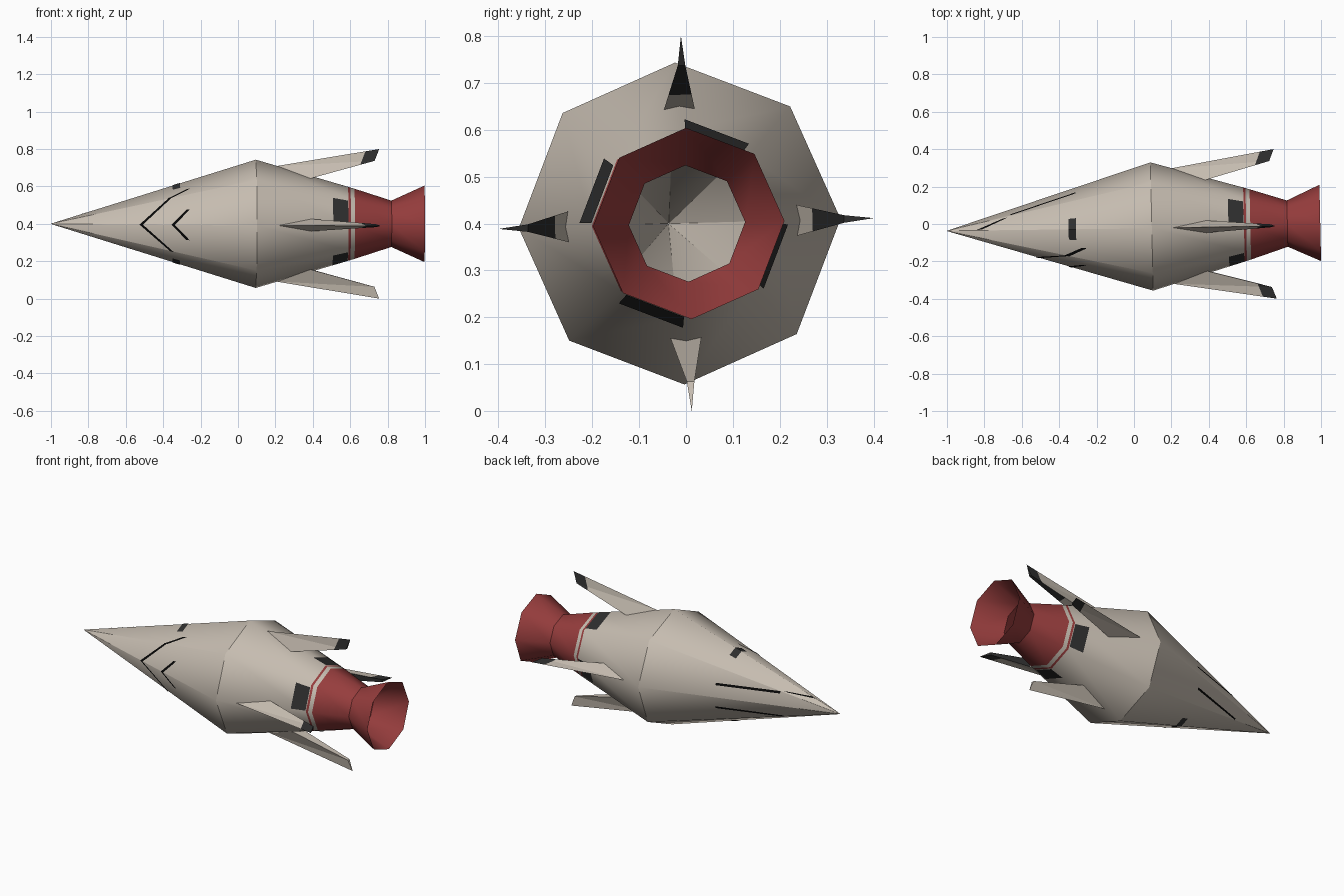
import bpy, bmesh, math
from mathutils import Matrix, Vector

if "Cube" in bpy.data.objects:
    bpy.data.objects.remove(bpy.data.objects["Cube"])

SIDES = 8
# Whole craft is slightly rolled and yawed about its long axis
PLACE = (Matrix.Translation((0, -0.0155, 0.4)) @ Matrix.Rotation(math.radians(1.23), 4, 'Z')
         @ Matrix.Rotation(math.radians(1.65), 4, 'X'))


def material(name, rgb):
    m = bpy.data.materials.new(name)
    m.diffuse_color = (*rgb, 1)
    m.use_nodes = True
    m.node_tree.nodes["Principled BSDF"].inputs["Base Color"].default_value = m.diffuse_color
    return m


CREAM = material("warm_cream", (0.57, 0.51, 0.44))
RED = material("dull_red", (0.31, 0.047, 0.047))
GREY = material("charcoal", (0.028, 0.028, 0.028))
BLACK = material("black", (0.002, 0.002, 0.002))


def add_object(name, bm, mats):
    bm.transform(PLACE)
    me = bpy.data.meshes.new(name)
    bm.to_mesh(me)
    bm.free()
    for m in mats:
        me.materials.append(m)
    ob = bpy.data.objects.new(name, me)
    bpy.context.collection.objects.link(ob)
    return ob


def ring_point(x, r, i):
    a = 2 * math.pi * i / SIDES
    return Vector((x, r * math.cos(a), r * math.sin(a)))


def shell(name, profile, mats, bands=None):
    """Open octagonal tube from (x, radius) points; bands = material per segment."""
    bm = bmesh.new()
    rings = [[bm.verts.new(ring_point(x, r, i)) for i in range(SIDES)] for x, r in profile]
    for s, (a, b) in enumerate(zip(rings, rings[1:])):
        for i in range(SIDES):
            j = (i + 1) % SIDES
            f = bm.faces.new((a[i], a[j], b[j], b[i]))
            f.smooth = True
            f.material_index = bands[s] if bands else 0
    add_object(name, bm, mats)


def hull_radius(x):
    if x < 0.095:
        return 0.343 * (x + 1) / 1.095
    return 0.343 + (0.188 - 0.343) * (x - 0.095) / 0.527


def plates(name, mat, polys):
    """Painted marks: each is (facet, [(x, fraction across facet), ...])."""
    bm = bmesh.new()
    for k, pts in polys:
        vs = []
        for x, f in pts:
            r = hull_radius(x) + 0.003
            vs.append(bm.verts.new(ring_point(x, r, k).lerp(ring_point(x, r, k + 1), f)))
        face = bm.faces.new(vs)
        face.normal_update()
        c = face.calc_center_median()
        if face.normal.dot(Vector((0, c.y, c.z))) < 0:
            face.normal_flip()
    add_object(name, bm, [mat])


def stroke(k, x0, f0, x1, f1, w=0.018):
    return (k, [(x0, f0), (x1, f1), (x1 + w, f1), (x0 + w, f0)])


def line(k, x0, x1, z, w=0.012):
    """Lengthwise line at a constant distance from the ridge next to facet k."""
    pts = []
    for x, d in ((x0, z), (x1, z), (x1, z + w), (x0, z + w)):
        f = min(1, d / (hull_radius(x) * math.sin(math.pi / 4)))
        pts.append((x, f if k == 0 else 1 - f))
    return (k, pts)


# Hull
shell("nose_cone", [(-1, 0.001), (0.095, 0.343)], [CREAM])
shell("rear_hull", [(x, hull_radius(x)) for x in (0.095, 0.588, 0.600, 0.622)],
      [CREAM, RED], [0, 1, 0])

# Engine
shell("engine_collar", [(0.622, 0.188), (0.82, 0.124)], [RED])
shell("engine_bell", [(0.82, 0.124), (0.996, 0.204)], [RED])

# Dark panels on alternate facets ahead of the engine
plates("engine_panels", GREY,
       [(k, [(0.505, 0.1), (0.586, 0.1), (0.586, 0.95), (0.505, 0.95)]) for k in (1, 3, 5, 7)])

# Hatches on the top and bottom ridges
plates("hatches", GREY,
       [(k, [(-0.35, a), (-0.31, a), (-0.31, b), (-0.35, b)])
        for k, a, b in ((1, 0.62, 1), (2, 0, 0.38), (5, 0.62, 1), (6, 0, 0.38))])

# Chevrons on the front side
plates("chevrons", BLACK, [
    stroke(3, -0.53, 1, -0.375, 0), stroke(4, -0.53, 0, -0.365, 1),
    stroke(3, -0.36, 1, -0.28, 0.5), stroke(4, -0.36, 0, -0.28, 0.5),
    stroke(2, -0.375, 1, -0.28, 0.62, 0.025),
])

# Long seam lines on the back side, wrapping over the nose
plates("seam_lines", BLACK, [
    line(0, -0.66, -0.31, 0.062), line(7, -0.68, -0.31, 0.062),
    stroke(1, -0.70, 0.1, -0.84, 0.9, 0.025),
])


# Fins
def fin(name, turn, dark_tip):
    bm = bmesh.new()
    front = bm.verts.new((0.2, 0, 0.308))
    tip = bm.verts.new((0.755, 0, 0.4))
    mid = bm.verts.new((0.41, 0, 0.25))
    r1, r2 = (bm.verts.new((0.385, s * 0.033, 0.243)) for s in (1, -1))
    t1, t2 = (bm.verts.new((0.73, s * 0.008, 0.337)) for s in (1, -1))
    for vs in ((front, tip, t1), (front, t1, r1), (front, t2, tip), (front, r2, t2),
               (tip, t2, t1), (r1, t1, mid), (t1, t2, mid), (t2, r2, mid),
               (front, r1, mid), (front, mid, r2)):
        bm.faces.new(vs)
    bmesh.ops.recalc_face_normals(bm, faces=bm.faces[:])
    if dark_tip:
        # Outer end, and the outer part of the trailing edge, are dark
        cuts = [(Vector((0.655, 0, 0.32)), Vector((0.93, 0, -0.36))),
                (Vector((0.5, 0, 0.28)), Vector((1, 0, 0)))]
        for co, no in cuts:
            bmesh.ops.bisect_plane(bm, geom=bm.verts[:] + bm.edges[:] + bm.faces[:],
                                   plane_co=co, plane_no=no)
        for f in bm.faces:
            c = f.calc_center_median()
            outer = (c - cuts[0][0]).dot(cuts[0][1]) > 0
            trailing = f.normal.z < -0.5 and c.x > 0.5
            f.material_index = int(outer or trailing)
    bm.transform(Matrix.Rotation(turn, 4, 'X'))
    add_object(name, bm, [CREAM, GREY])


for i, side in enumerate(("top", "front", "bottom", "back")):
    fin(side + "_fin", i * math.pi / 2, side != "bottom")
